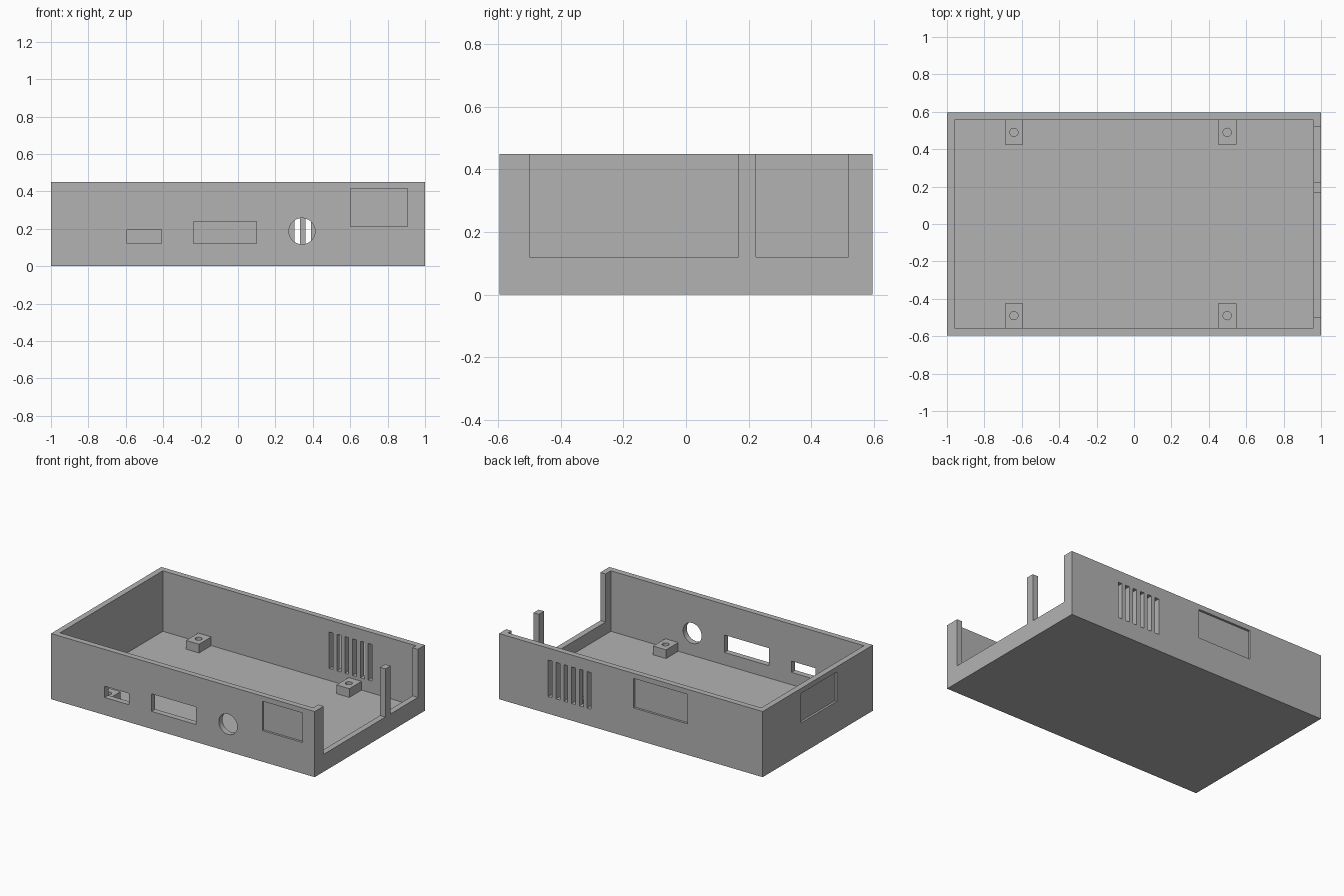
import bpy, bmesh, math
from mathutils import Matrix, Vector

cube = bpy.data.objects.get("Cube")
if cube:
    bpy.data.objects.remove(cube)

# Single plain grey plastic
grey = bpy.data.materials.new("grey plastic")
grey.use_nodes = True
colour = (0.45, 0.45, 0.45, 1)
grey.diffuse_color = colour
grey.node_tree.nodes["Principled BSDF"].inputs["Base Color"].default_value = colour

X, Y, H = 1.0, 0.597, 0.45       # outer half sizes and height
WALL, FLOOR = 0.04, 0.035
IX, IY = X - WALL, Y - WALL      # inner half sizes
OVER = 0.05                      # how far cutters stick out
RECESS = 0.015                   # depth of the shallow label panels


def add_box(bm, x, y, z):
    """Add a box given by its (low, high) range on each axis."""
    spans = (x, y, z)
    centre = Vector([(a + b) / 2 for a, b in spans])
    size = Matrix.Diagonal([b - a for a, b in spans] + [1])
    bmesh.ops.create_cube(bm, size=1, matrix=Matrix.Translation(centre) @ size)


def add_cylinder(bm, centre, radius, depth, turn=Matrix()):
    bmesh.ops.create_cone(bm, cap_ends=True, segments=40, radius1=radius, radius2=radius,
                          depth=depth, matrix=Matrix.Translation(centre) @ turn)


def make_object(name, bm):
    mesh = bpy.data.meshes.new(name)
    bm.to_mesh(mesh)
    bm.free()
    mesh.materials.append(grey)
    obj = bpy.data.objects.new(name, mesh)
    bpy.context.collection.objects.link(obj)
    return obj


def cut(obj, bm):
    """Subtract the cutter geometry from the object."""
    cutter = make_object("cutter", bm)
    cutter.hide_render = True
    mod = obj.modifiers.new("cut", 'BOOLEAN')
    mod.operation, mod.solver, mod.object = 'DIFFERENCE', 'EXACT', cutter
    bpy.context.view_layer.objects.active = obj
    bpy.ops.object.modifier_apply(modifier=mod.name)
    bpy.data.objects.remove(cutter)


# Open tray
bm = bmesh.new()
add_box(bm, (-X, X), (-Y, Y), (0, H))
tray = make_object("case_tray", bm)
bm = bmesh.new()
add_box(bm, (-IX, IX), (-IY, IY), (FLOOR, H + OVER))
cut(tray, bm)

openings = bmesh.new()
front = (-Y - OVER, -IY + 0.02)
back = (IY - 0.02, Y + OVER)

# Front ports: small slot, wide slot, round hole
add_box(openings, (-0.594, -0.41), front, (0.12, 0.197))
add_box(openings, (-0.238, 0.099), front, (0.12, 0.24))
add_cylinder(openings, (0.342, -Y, 0.187), 0.07, 0.2, Matrix.Rotation(math.pi / 2, 4, 'X'))

# Six vent slits in the back wall
for i in range(6):
    left = 0.302 + i * 0.059
    add_box(openings, (left, left + 0.03), back, (0.117, 0.368))

# Tall notches in the right-hand end, leaving a slim post between them
for span in ((-0.5, 0.168), (0.224, 0.52)):
    add_box(openings, (IX - 0.02, X + OVER), span, (0.12, H + OVER))

# Shallow panels on the front, back and plain end
panel_z = (0.213, 0.415)
add_box(openings, (0.602, 0.906), (-Y - OVER, -Y + RECESS), panel_z)
add_box(openings, (-0.43, -0.02), (Y - RECESS, Y + OVER), panel_z)
add_box(openings, (-X - OVER, -X + RECESS), (-0.207, 0.183), panel_z)
cut(tray, openings)

# Four screw mounts against the long walls
for side, x in (("right", -0.642), ("left", 0.498)):
    for end, sign in (("front", -1), ("back", 1)):
        bm = bmesh.new()
        y = sorted((sign * 0.425, sign * (IY + 0.01)))
        add_box(bm, (x - 0.049, x + 0.049), y, (FLOOR - 0.01, 0.095))
        mount = make_object(f"screw_mount_{end}_{side}", bm)
        bm = bmesh.new()
        add_cylinder(bm, (x, sign * 0.49, 0.1), 0.022, 0.13)
        cut(mount, bm)
